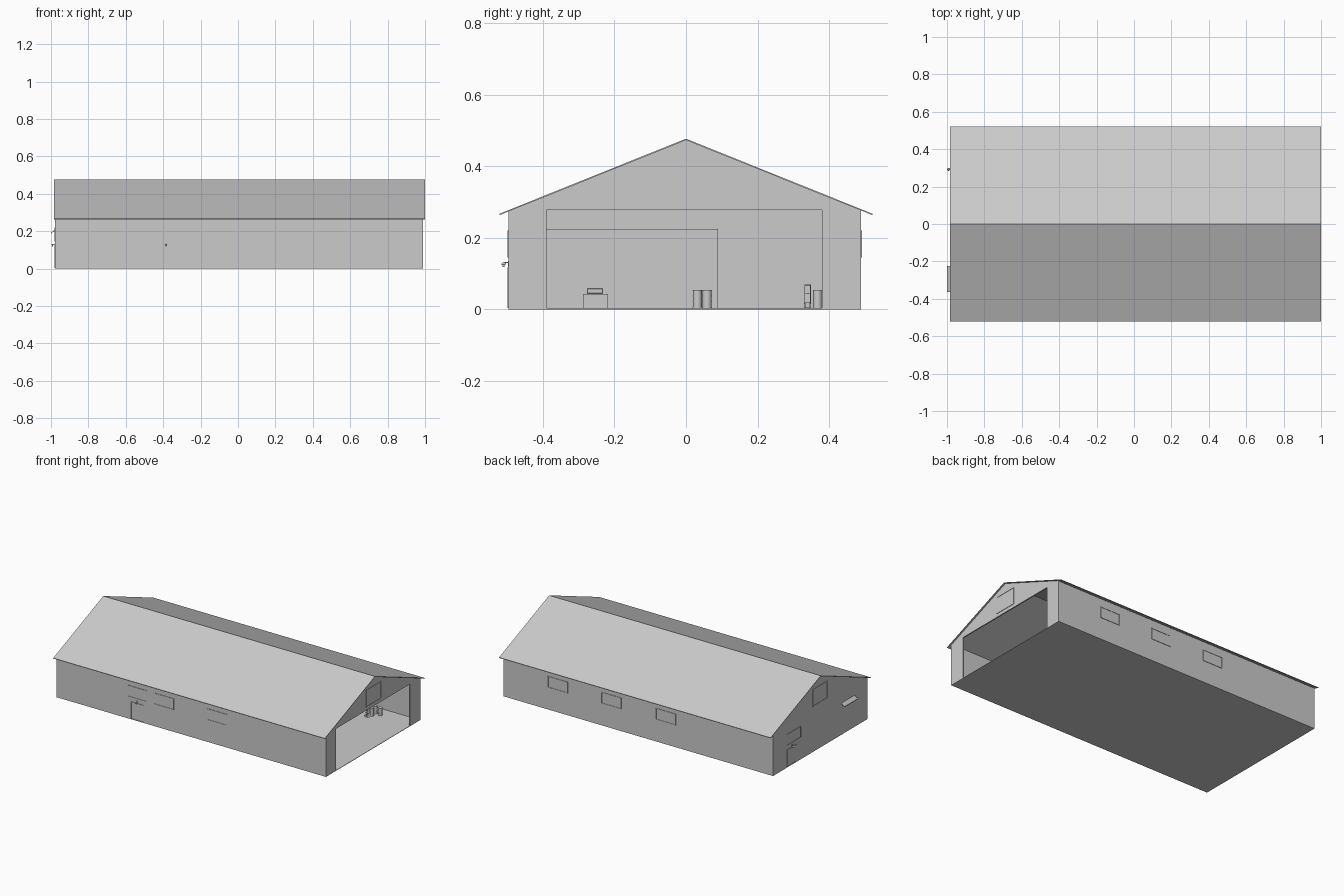
import bpy, bmesh, math
from mathutils import Matrix, Vector

if "Cube" in bpy.data.objects:
    bpy.data.objects.remove(bpy.data.objects["Cube"])

X0, X1, Y0, Y1 = -0.978, 0.99, -0.496, 0.489   # outer wall faces
T = 0.008                                       # wall thickness


def finish(name, bm):
    bmesh.ops.recalc_face_normals(bm, faces=bm.faces[:])
    me = bpy.data.meshes.new(name)
    bm.to_mesh(me)
    bm.free()
    ob = bpy.data.objects.new(name, me)
    bpy.context.collection.objects.link(ob)
    return ob


def add_box(bm, lo, hi):
    lo, hi = Vector(lo), Vector(hi)
    m = Matrix.Translation((lo + hi) / 2) @ Matrix.Diagonal((*(hi - lo), 1))
    bmesh.ops.create_cube(bm, size=1, matrix=m)


def box(name, lo, hi):
    bm = bmesh.new()
    add_box(bm, lo, hi)
    return finish(name, bm)


def extrude_x(name, pts, x, depth):
    # extrude a (y, z) profile along x
    bm = bmesh.new()
    f = bm.faces.new([bm.verts.new((x, y, z)) for y, z in pts])
    r = bmesh.ops.extrude_face_region(bm, geom=[f])
    vs = [v for v in r["geom"] if isinstance(v, bmesh.types.BMVert)]
    bmesh.ops.translate(bm, verts=vs, vec=(depth, 0, 0))
    return finish(name, bm)


def add_cyl(bm, p, r1, r2, h, seg=16, axis='Z'):
    rot = {'Z': Matrix(), 'Y': Matrix.Rotation(math.pi / 2, 4, 'X'),
           'X': Matrix.Rotation(math.pi / 2, 4, 'Y')}[axis]
    bmesh.ops.create_cone(bm, cap_ends=True, segments=seg, radius1=r1, radius2=r2,
                          depth=h, matrix=Matrix.Translation(p) @ rot)


def wall_matrix(side, u):
    # local frame on a wall: x along the wall, -y outwards
    return {'front': Matrix.Translation((u, Y0, 0)),
            'back': Matrix.Translation((u, Y1, 0)) @ Matrix.Rotation(math.pi, 4, 'Z'),
            'left': Matrix.Translation((X0, u, 0)) @ Matrix.Rotation(-math.pi / 2, 4, 'Z'),
            'right': Matrix.Translation((X1, u, 0)) @ Matrix.Rotation(math.pi / 2, 4, 'Z')}[side]


def panel(name, side, u, w, z0, z1, b=0.004):
    # pane with a thin raised frame around it
    bm = bmesh.new()
    d = -0.003
    add_box(bm, (-w / 2, -0.0006, z0), (w / 2, 0.001, z1))
    for s in (-1, 1):
        c = s * (w / 2 - b / 2)
        add_box(bm, (c - b / 2, d, z0), (c + b / 2, 0, z1))
    for z in (z0, z1 - b):
        add_box(bm, (-w / 2 + b, d, z), (w / 2 - b, 0, z + b))
    bm.transform(wall_matrix(side, u))
    return finish(name, bm)


def wall_lamp(name, side, u):
    bm = bmesh.new()
    add_box(bm, (-0.003, -0.002, 0.119), (0.003, 0, 0.135))
    add_cyl(bm, (0, -0.008, 0.131), 0.0015, 0.0015, 0.014, 8, 'Y')
    add_cyl(bm, (0, -0.014, 0.128), 0.008, 0.003, 0.006, 16)
    add_cyl(bm, (0, -0.014, 0.122), 0.003, 0.003, 0.007, 12)
    bm.transform(wall_matrix(side, u))
    return finish(name, bm)


def barrel(name, x, y):
    bm = bmesh.new()
    r = 0.0125
    add_cyl(bm, (x, y, 0.029), r, r, 0.05, 20)
    for z in (0.005, 0.021, 0.037, 0.053):
        add_cyl(bm, (x, y, z), r + 0.001, r + 0.001, 0.002, 20)
    ob = finish(name, bm)
    for p in ob.data.polygons:
        p.use_smooth = abs(p.normal.z) < 0.5


# floor and side walls
box("floor_slab", (X0, Y0, 0), (X1, Y1, 0.003))
box("front_wall", (X0 + T, Y0, 0.003), (X1 - T, Y0 + T, 0.274))
box("back_wall", (X0 + T, Y1 - T, 0.003), (X1 - T, Y1, 0.274))

# gable end walls, the right one with a large doorway
gable = [(Y1, 0), (Y1, 0.277), (0, 0.473), (Y0, 0.275), (Y0, 0)]
doorway = [(-0.39, 0), (-0.39, 0.278), (0.38, 0.278), (0.38, 0)]
extrude_x("left_gable_wall", gable, X0, T)
extrude_x("right_gable_wall", gable + doorway, X1 - T, T)

# pitched roof with overhanging eaves
roof = [(-0.522, 0.267), (0, 0.477), (0.522, 0.267),
        (0.522, 0.263), (0, 0.473), (-0.522, 0.263)]
extrude_x("roof", roof, -0.984, 1.984)

# windows
for i, u in enumerate((-0.39, -0.193, 0.198)):
    panel(f"front_window_{i}", 'front', u, 0.146, 0.145, 0.22)
for i, u in enumerate((-0.195, 0.203, 0.594)):
    panel(f"back_window_{i}", 'back', u, 0.146, 0.145, 0.22)
panel("left_window", 'left', 0.272, 0.146, 0.145, 0.22)
for side in ('left', 'right'):
    panel(f"{side}_loft_hatch", side, 0, 0.156, 0.30, 0.413)

# side doors with lamps above
for side, u in (('front', -0.385), ('left', 0.292)):
    panel(f"{side}_door", side, u, 0.1, 0.003, 0.117)
    wall_lamp(f"{side}_door_lamp", side, u)

# small sloping canopy on the left end
canopy = extrude_x("canopy", [(-0.363, 0.205), (-0.224, 0.205),
                              (-0.224, 0.209), (-0.363, 0.209)], -1.0, 0.022)
for v in canopy.data.vertices:
    if v.co.x < -0.99:
        v.co.z -= 0.018

# inner room built against the front wall
box("room_end_wall", (0.3 - T, Y0 + T, 0.003), (0.3, 0.09, 0.225))
box("room_side_wall", (X0 + T, 0.09 - T, 0.003), (0.3 - T, 0.09, 0.225))
box("room_ceiling", (X0 + T, Y0 + T, 0.219), (0.3 - T, 0.09 - T, 0.225))

# barrels
for i, (x, y) in enumerate(((0.36, 0.032), (0.36, 0.059), (0.72, 0.368),
                            (0.76, 0.4), (0.72, 0.405), (0.68, 0.385))):
    barrel(f"barrel_{i}", x, y)

# crate with a smaller box on top
box("crate", (0.38, -0.288, 0.003), (0.45, -0.218, 0.043))
bm = bmesh.new()
add_box(bm, (0.39, -0.277, 0.043), (0.43, -0.232, 0.059))
bmesh.ops.bevel(bm, geom=bm.edges[:], offset=0.002, segments=1, affect='EDGES')
finish("crate_top_box", bm)

# hand truck
bm = bmesh.new()
for y in (0.332, 0.348):
    add_cyl(bm, (0.705, y, 0.037), 0.001, 0.001, 0.064, 8)
    add_cyl(bm, (0.7, y, 0.01), 0.007, 0.007, 0.004, 14, 'Y')
for z in (0.02, 0.045, 0.068):
    add_cyl(bm, (0.705, 0.34, z), 0.001, 0.001, 0.016, 8, 'Y')
add_box(bm, (0.705, 0.33, 0.004), (0.722, 0.35, 0.006))
finish("hand_truck", bm)
